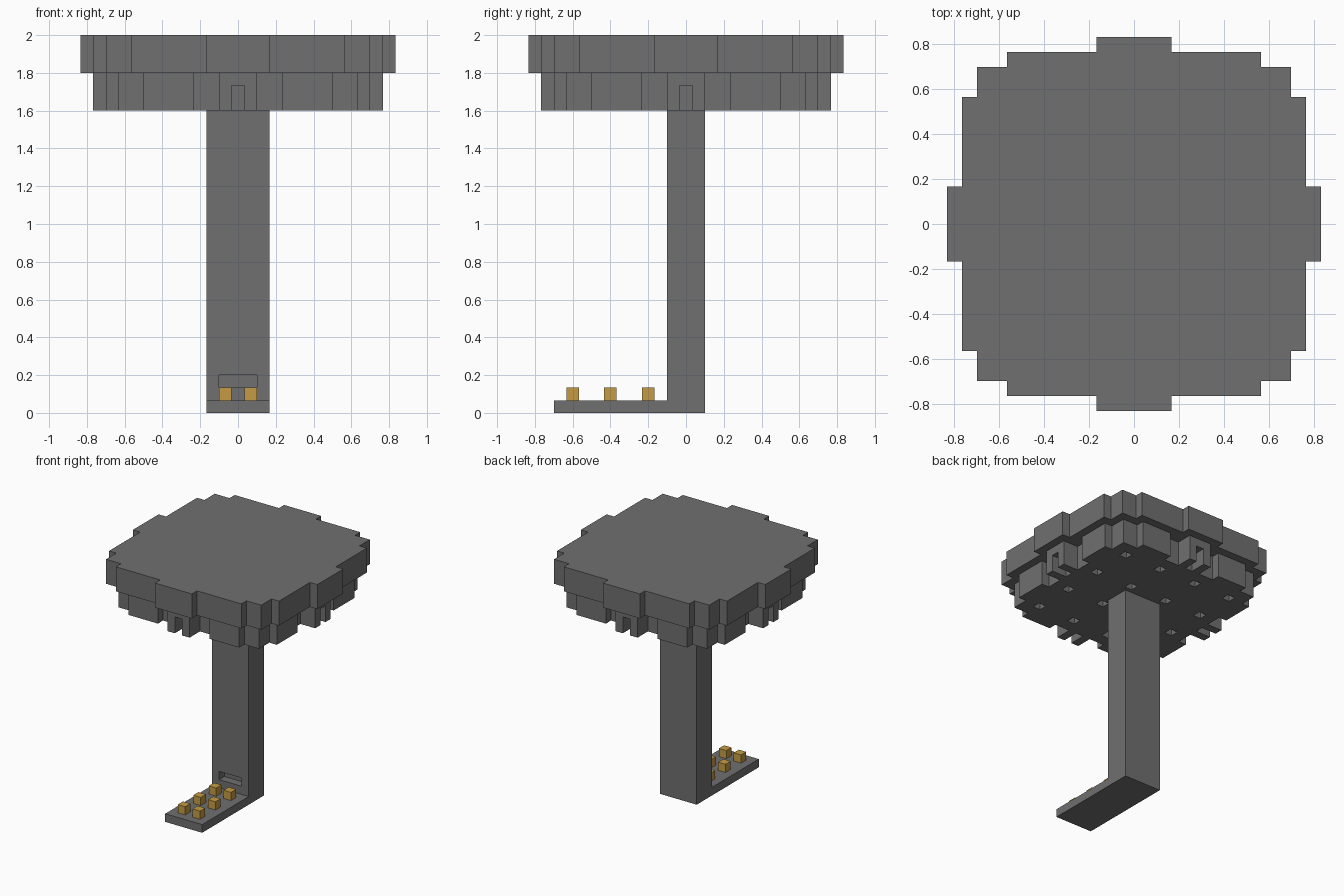
import bpy
import bmesh
from mathutils import Matrix, Vector

U = 1 / 30  # block unit

if "Cube" in bpy.data.objects:
    bpy.data.objects.remove(bpy.data.objects["Cube"], do_unlink=True)


def make_material(name, color):
    mat = bpy.data.materials.new(name)
    mat.use_nodes = True
    mat.diffuse_color = color
    mat.node_tree.nodes["Principled BSDF"].inputs["Base Color"].default_value = color
    return mat


grey = make_material("dark grey", (0.16, 0.16, 0.16, 1))
gold = make_material("gold", (0.56, 0.33, 0.06, 1))


def finish(name, bm, mat):
    bmesh.ops.recalc_face_normals(bm, faces=bm.faces)
    mesh = bpy.data.meshes.new(name)
    bm.to_mesh(mesh)
    bm.free()
    mesh.materials.append(mat)
    obj = bpy.data.objects.new(name, mesh)
    bpy.context.collection.objects.link(obj)
    return obj


def add_box(bm, low, high):
    low, high = Vector(low) * U, Vector(high) * U
    place = Matrix.Translation((low + high) / 2) @ Matrix.Diagonal((high - low).to_4d())
    place[3][3] = 1
    bmesh.ops.create_cube(bm, size=1, matrix=place)


def boxes(name, spans, mat):
    bm = bmesh.new()
    for low, high in spans:
        add_box(bm, low, high)
    return finish(name, bm, mat)


def extrude_plan(name, octant, z0, z1, mat):
    """Mirror an eighth of the stepped plan around all sides, then extrude it."""
    quarter = octant + [(y, x) for x, y in reversed(octant[:-1])]
    plan = []
    for turn in range(4):
        plan += quarter
        quarter = [(y, -x) for x, y in quarter]
    bm = bmesh.new()
    face = bm.faces.new([bm.verts.new((x * U, y * U, z0 * U)) for x, y in plan])
    grown = bmesh.ops.extrude_face_region(bm, geom=[face])["geom"]
    top = [v for v in grown if isinstance(v, bmesh.types.BMVert)]
    bmesh.ops.translate(bm, verts=top, vec=(0, 0, (z1 - z0) * U))
    return finish(name, bm, mat)


def cut(obj, spans):
    cutter = boxes("cutter", spans, grey)
    cutter.hide_render = True
    mod = obj.modifiers.new("cut", "BOOLEAN")
    mod.operation = "DIFFERENCE"
    mod.solver = "EXACT"
    mod.object = cutter
    bpy.context.view_layer.objects.active = obj
    bpy.ops.object.modifier_apply(modifier=mod.name)
    bpy.data.objects.remove(cutter, do_unlink=True)


# Stepped top slab
extrude_plan("top_slab", [(5, 25), (5, 23), (17, 23), (17, 21), (21, 21)], 54, 60, grey)

# Lower tier with prongs, side notches and a grid of small sockets underneath
tier = extrude_plan("lower_tier",
                    [(3, 23), (3, 19), (7, 19), (7, 21), (15, 21), (15, 19), (19, 19)],
                    48, 54, grey)
grid = (-15, -5, 5, 15)
holes = [((x - 1, y - 1, 46), (x + 1, y + 1, 52)) for x in grid for y in grid]
for s in (-1, 1):
    a, b = sorted((s * 19, s * 25))
    holes.append(((-1, a, 46), (1, b, 52)))
    holes.append(((a, -1, 46), (b, 1, 52)))
cut(tier, holes)

# Upright post with a slot in its front
post = boxes("post", [((-5, -3, 0), (5, 3, 48))], grey)
cut(post, [((-3, -5, 4), (3, -1, 6))])

# Foot plate and its small studs
boxes("foot_plate", [((-5, -21, 0), (5, -3, 2))], grey)
boxes("studs", [((x - 1, y - 1, 2), (x + 1, y + 1, 4))
                for x in (-2, 2) for y in (-18, -12, -6)], gold)
